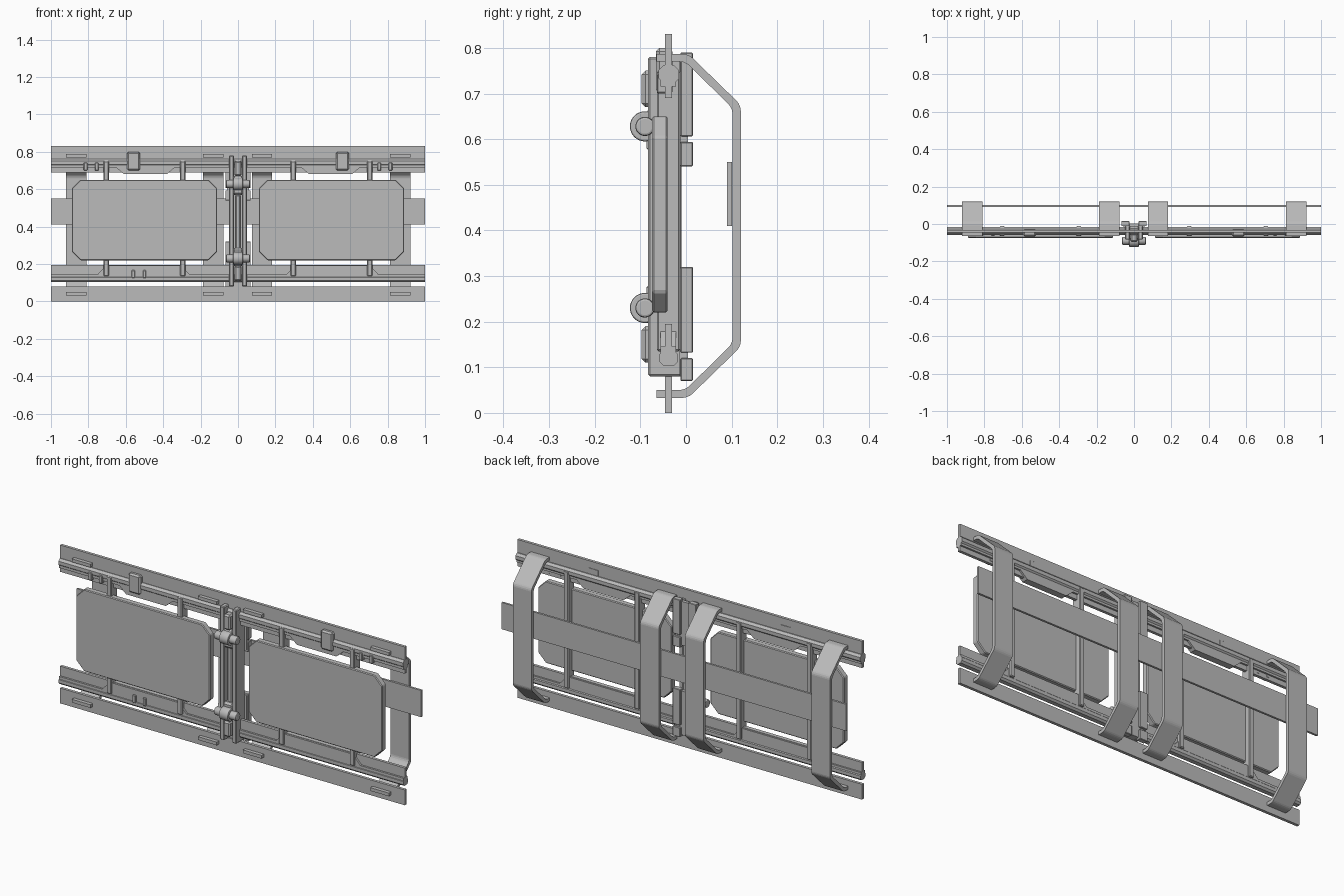
import bpy, bmesh, math
from mathutils import Vector, Matrix

cube = bpy.data.objects.get("Cube")
if cube:
    bpy.data.objects.remove(cube, do_unlink=True)

grey = bpy.data.materials.new("plain grey")
grey.use_nodes = True
grey.diffuse_color = (0.5, 0.5, 0.5, 1)
grey.node_tree.nodes["Principled BSDF"].inputs["Base Color"].default_value = (0.5, 0.5, 0.5, 1)


def finish(name, bm, bevel=0, segments=1):
    bmesh.ops.recalc_face_normals(bm, faces=bm.faces)
    mesh = bpy.data.meshes.new(name)
    bm.to_mesh(mesh)
    bm.free()
    mesh.materials.append(grey)
    ob = bpy.data.objects.new(name, mesh)
    bpy.context.collection.objects.link(ob)
    if bevel:
        mod = ob.modifiers.new("Bevel", "BEVEL")
        mod.width, mod.segments = bevel, segments
        mod.limit_method = "ANGLE"
    return ob


def box(name, x, y, z, bevel=0):
    """Box from (min, max) pairs."""
    bm = bmesh.new()
    bmesh.ops.create_cube(bm, size=1)
    for v in bm.verts:
        v.co = Vector(((r[0] + r[1]) / 2 + c * (r[1] - r[0]) for r, c in zip((x, y, z), v.co)))
    return finish(name, bm, bevel)


def prism(name, profile, axis, lo, hi, bevel=0):
    """Extrude a (y, z) profile along x, or an (x, z) profile along y."""
    bm = bmesh.new()
    place = (lambda a, b: (lo, a, b)) if axis == "x" else (lambda a, b: (a, lo, b))
    face = bm.faces.new([bm.verts.new(place(a, b)) for a, b in profile])
    out = bmesh.ops.extrude_face_region(bm, geom=[face])
    step = Vector((hi - lo, 0, 0) if axis == "x" else (0, hi - lo, 0))
    bmesh.ops.translate(bm, vec=step, verts=[g for g in out["geom"] if isinstance(g, bmesh.types.BMVert)])
    return finish(name, bm, bevel)


def cylinder_x(name, r, half, y, z, bevel=0):
    bm = bmesh.new()
    mat = Matrix.Translation((0, y, z)) @ Matrix.Rotation(math.pi / 2, 4, "Y")
    bmesh.ops.create_cone(bm, cap_ends=True, segments=32, radius1=r, radius2=r, depth=2 * half, matrix=mat)
    ob = finish(name, bm, bevel, 2)
    for p in ob.data.polygons:
        p.use_smooth = len(p.vertices) == 4
    return ob


def octagon(a0, a1, b0, b1, c):
    return [(a0 + c, b0), (a1 - c, b0), (a1, b0 + c), (a1, b1 - c),
            (a1 - c, b1), (a0 + c, b1), (a0, b1 - c), (a0, b0 + c)]


# Long plates and ribbed rails
FULL = (-1, 1)
SHEET = (-0.046, -0.031)
box("top_plate", FULL, SHEET, (0.69, 0.83))
box("bottom_plate", FULL, SHEET, (0, 0.08))
box("lower_rail_plate", FULL, SHEET, (0.105, 0.195))
prism("upper_rail_rib", octagon(-0.06, -0.015, 0.722, 0.762, 0.011), "x", *FULL)
prism("lower_rail_rib", octagon(-0.058, -0.018, 0.103, 0.138, 0.009), "x", *FULL)


# Stepped flanges that widen beside each panel
def flange(name, base, narrow, wide, inner, outer, slope):
    pts = [(-1, base), (-1, narrow)]
    for a, b in ((-outer, -inner), (inner, outer)):
        pts += [(a, narrow), (a + slope, wide), (b - slope, wide), (b, narrow)]
    prism(name, pts + [(1, narrow), (1, base)], "y", -0.056, -0.022)


flange("upper_flange", 0.74, 0.715, 0.68, 0.34, 0.65, 0.04)
flange("lower_flange", 0.12, 0.145, 0.193, 0.26, 0.75, 0.045)

# Carrying straps and the band that ties them together
outer_path = [(-0.065, 0.787), (0.005, 0.787), (0.12, 0.675), (0.12, 0.145), (0.005, 0.033), (-0.065, 0.033)]
inner_path = [(-0.065, 0.05), (-0.002, 0.05), (0.102, 0.152), (0.102, 0.668), (-0.002, 0.77), (-0.065, 0.77)]
for i, x in enumerate((-0.865, -0.132, 0.128, 0.867)):
    strap = prism(f"strap_{i + 1}", outer_path + inner_path, "x", x - 0.054, x + 0.054)
    bm = bmesh.new()
    bm.from_mesh(strap.data)
    bends = [e for e in bm.edges if abs(e.verts[0].co.x - e.verts[1].co.x) > 0.1 and e.verts[0].co.y > -0.05]
    bmesh.ops.bevel(bm, geom=bends, offset=0.012, segments=3, affect="EDGES", profile=0.5)
    bm.to_mesh(strap.data)
    bm.free()
box("back_band", FULL, (0.09, 0.101), (0.41, 0.55))

# Panels, uprights and clips on both sides
for side, s in (("left", 1), ("right", -1)):
    lo, hi = sorted((0.112 * s, 0.888 * s))
    prism(side + "_panel", octagon(lo, hi, 0.22, 0.65, 0.045), "y", -0.074, -0.04, 0.004)
    for label, x in (("inner", 0.295), ("outer", 0.705)):
        x *= s
        box(f"{side}_{label}_upright", (x - 0.014, x + 0.014), (-0.064, -0.012), (0.135, 0.75), 0.004)
    x = 0.558 * s
    box(side + "_clip", (x - 0.035, x + 0.035), (-0.066, -0.03), (0.7, 0.8), 0.008)
    for x in (0.755, 0.815):
        box(side + "_small_catch", (x * s - 0.01, x * s + 0.01), (-0.064, -0.03), (0.7, 0.742), 0.003)
for x in (-0.56, -0.5):
    box("lower_catch", (x - 0.009, x + 0.009), (-0.064, -0.03), (0.125, 0.167), 0.003)

# Central hinge column
for s in (1, -1):
    lo, hi = sorted((0.022 * s, 0.048 * s))
    box("hinge_side_bar", (lo, hi), (-0.083, -0.01), (0.08, 0.78), 0.004)
box("hinge_web", (-0.024, 0.024), (-0.04, -0.012), (0.08, 0.76))
box("hinge_shaft", (-0.014, 0.014), (-0.07, -0.03), (0.26, 0.57), 0.005)

# Hinge ends: pad, roller, pin, bracket and backing plates
for end, roller, pad, block, back, slot in (
        ("upper", 0.628, (0.67, 0.75), (0.57, 0.67), (0.54, 0.79), 0.6),
        ("lower", 0.23, (0.11, 0.19), (0.19, 0.285), (0.07, 0.32), 0.126)):
    box(end + "_hinge_pad", (-0.02, 0.02), (-0.097, -0.03), pad, 0.008)
    box(end + "_hinge_block", (-0.03, 0.03), (-0.087, -0.03), block, 0.01)
    cylinder_x(end + "_roller", 0.033, 0.026, -0.09, roller, 0.004)
    cylinder_x(end + "_roller_pin", 0.021, 0.064, -0.09, roller, 0.005)
    for s in (1, -1):
        lo, hi = sorted((0.024 * s, 0.068 * s))
        box(end + "_backing_plate", (lo, hi), (-0.012, 0.015), (back[0], slot - 0.006), 0.002)
        box(end + "_backing_plate", (lo, hi), (-0.012, 0.015), (slot + 0.006, back[1]), 0.002)
    box(end + "_backing_core", (-0.06, 0.06), (-0.014, 0.004), (back[0] + 0.01, back[1] - 0.01))
